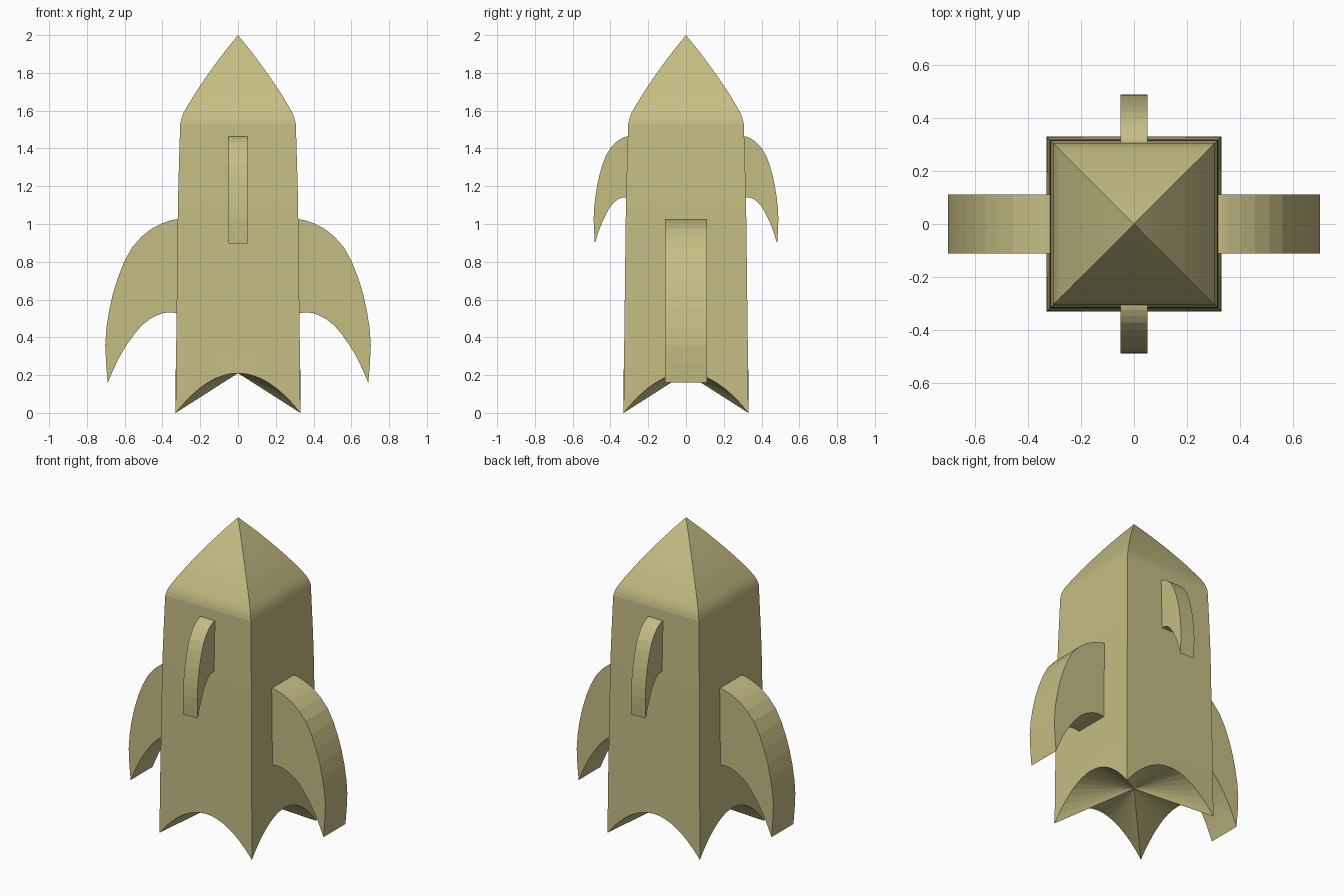
import bpy, bmesh
from mathutils import Vector

cube = bpy.data.objects.get("Cube")
if cube:
    bpy.data.objects.remove(cube, do_unlink=True)

paint = bpy.data.materials.new("pale olive")
paint.use_nodes = True
colour = (0.56, 0.51, 0.23, 1)
paint.diffuse_color = colour
paint.node_tree.nodes["Principled BSDF"].inputs["Base Color"].default_value = colour


def add_object(name, bm):
    bmesh.ops.recalc_face_normals(bm, faces=bm.faces)
    mesh = bpy.data.meshes.new(name)
    bm.to_mesh(mesh)
    bm.free()
    mesh.materials.append(paint)
    obj = bpy.data.objects.new(name, mesh)
    bpy.context.collection.objects.link(obj)
    return obj


def smooth_path(points, steps):
    """Catmull-Rom curve through 2D points."""
    p = [Vector(q) for q in points]
    p = [2 * p[0] - p[1]] + p + [2 * p[-1] - p[-2]]
    out = []
    for a, b, c, d in zip(p, p[1:], p[2:], p[3:]):
        for i in range(steps):
            t = i / steps
            out.append(0.5 * (2 * b + (c - a) * t + (2 * a - 5 * b + 4 * c - d) * t**2
                              + (3 * b - a - 3 * c + d) * t**3))
    return out + [p[-2]]


# Square hull: rings of (half width, height), arched lower edge, vaulted underside
SIDE = 16
ARCH = 0.21
wall = smooth_path([(0.328, 0.3), (0.323, 0.7), (0.318, 1.1), (0.31, 1.4), (0.306, 1.53)], 3)
nose = smooth_path([(0.306, 1.53), (0.297, 1.565), (0.275, 1.612), (0.2, 1.733),
                    (0.097, 1.878), (0, 2)], 4)


def square_ring(bm, half, height):
    ring = []
    for dx, dy in ((1, 0), (0, 1), (-1, 0), (0, -1)):
        for i in range(SIDE):
            t = 2 * i / SIDE - 1
            ring.append(bm.verts.new((half * (dx - dy * t), half * (dy + dx * t), height(t))))
    return ring


bm = bmesh.new()
rings = [square_ring(bm, 0.33, lambda t: ARCH * (1 - t * t))]
for half, z in wall + nose[1:-1]:
    rings.append(square_ring(bm, half, lambda t: z))
for low, high in zip(rings, rings[1:]):
    for i in range(len(low)):
        j = (i + 1) % len(low)
        bm.faces.new((low[i], low[j], high[j], high[i]))
for ring, z in ((rings[0], ARCH), (rings[-1], 2)):
    centre = bm.verts.new((0, 0, z))
    for i in range(len(ring)):
        bm.faces.new((ring[i - 1], ring[i], centre))
add_object("hull", bm)

# Swept fin outline: root at 0, tip at height 0, unit span and height
outer = smooth_path([(0, 0.99), (0.1, 0.985), (0.36, 0.935), (0.63, 0.82), (0.82, 0.64),
                     (0.94, 0.44), (0.995, 0.23), (0.96, 0)], 2)
inner = smooth_path([(0.96, 0), (0.84, 0.12), (0.7, 0.23), (0.49, 0.35), (0.28, 0.41),
                     (0.12, 0.427), (0, 0.42)], 2)


def add_fin(name, axis, root, span, base, height, half_thick):
    """Extrude the outline sideways and point it along axis."""
    axis = Vector(axis)
    across = Vector((-axis.y, axis.x, 0))
    outline = [(root + span * u, base + height * v) for u, v in outer + inner[1:]]
    outline = [(root - 0.02, outline[0][1])] + outline + [(root - 0.02, outline[-1][1])]
    bm = bmesh.new()
    face = bm.faces.new([bm.verts.new(axis * r - across * half_thick + Vector((0, 0, z)))
                         for r, z in outline])
    grown = bmesh.ops.extrude_face_region(bm, geom=[face])["geom"]
    bmesh.ops.translate(bm, vec=across * 2 * half_thick,
                        verts=[v for v in grown if isinstance(v, bmesh.types.BMVert)])
    add_object(name, bm)


for name, side in (("left", 1), ("right", -1)):
    add_fin(name + "_large_fin", (side, 0, 0), 0.318, 0.387, 0.16, 0.872, 0.112)
for name, side in (("back", 1), ("front", -1)):
    add_fin(name + "_small_fin", (0, side, 0), 0.307, 0.183, 0.897, 0.572, 0.051)
